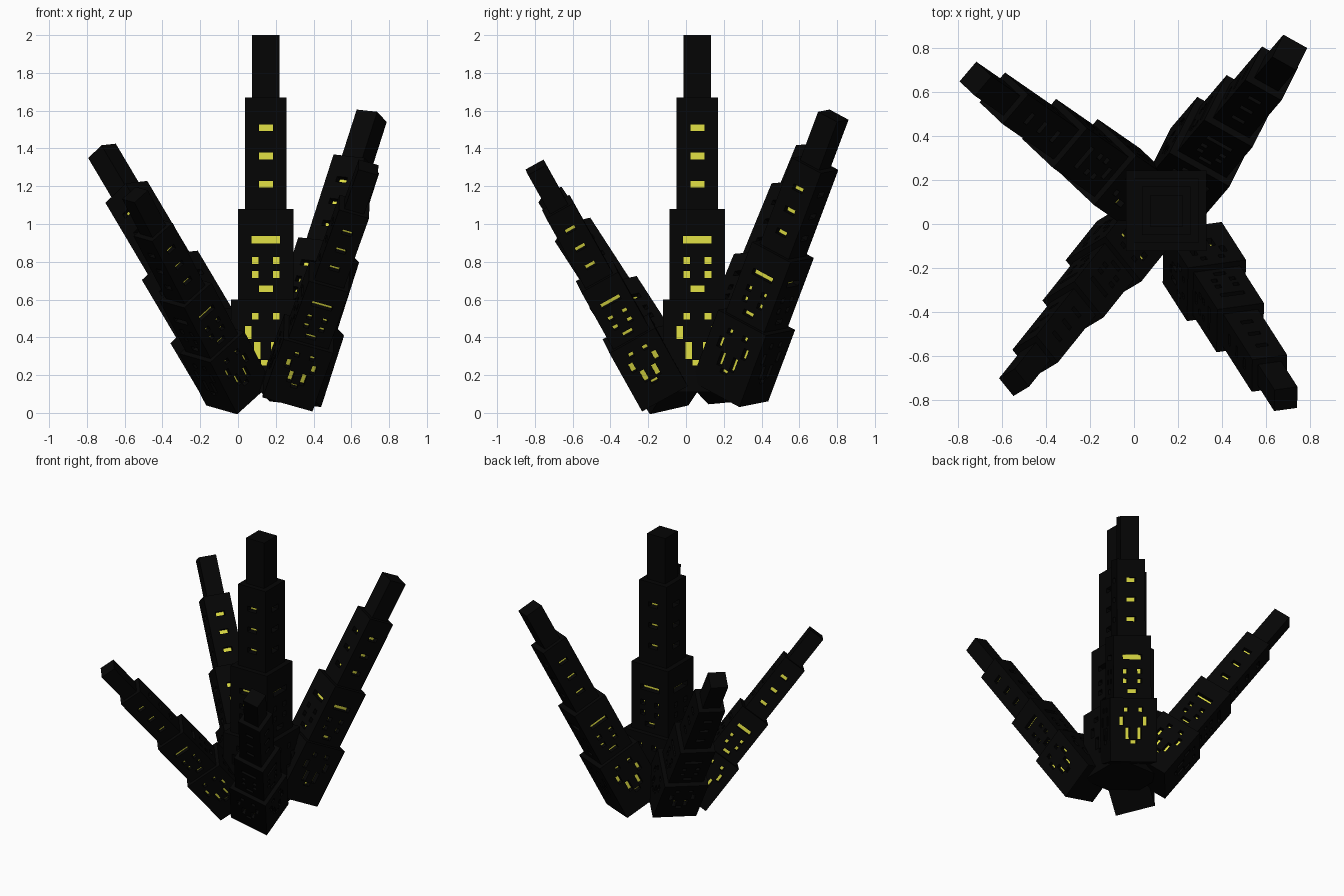
import bpy, bmesh
from math import radians, pi
from mathutils import Matrix, Vector

if "Cube" in bpy.data.objects:
    bpy.data.objects.remove(bpy.data.objects["Cube"])


def flat_material(name, rgb):
    m = bpy.data.materials.new(name)
    m.diffuse_color = (*rgb, 1.0)
    m.use_nodes = True
    m.node_tree.nodes["Principled BSDF"].inputs["Base Color"].default_value = m.diffuse_color
    return m


BLACK = flat_material("black stone", (0.0015, 0.0015, 0.0015))
YELLOW = flat_material("yellow window", (0.76, 0.75, 0.06))

DEPTH = 0.043  # how far the windows sit behind the wall


def win(u, z, w, h):
    """Window rectangle (u0, u1, z0, z1)."""
    return (u - w / 2, u + w / 2, z - h / 2, z + h / 2)


def pair(u, z, w, h):
    return [win(-u, z, w, h), win(u, z, w, h)]


# Tiers: half width, bottom, top, windows on each side (heights of the upright tower)
TIERS = [
    (0.183, 0.11, 0.60, pair(0.056, 0.512, 0.036, 0.036)
     + pair(0.092, 0.425, 0.034, 0.07) + pair(0.046, 0.33, 0.034, 0.09)
     + [win(0, 0.265, 0.05, 0.03)]),
    (0.147, 0.60, 1.08, [win(0, 0.917, 0.15, 0.038), win(0, 0.657, 0.074, 0.034)]
     + pair(0.056, 0.807, 0.036, 0.036) + pair(0.056, 0.733, 0.036, 0.036)),
    (0.110, 1.08, 1.67, [win(0, z, 0.074, 0.036) for z in (1.21, 1.36, 1.51)]),
    (0.0725, 1.67, 2.00, []),
]
TOP = 2.0


def add_face(bm, rot, pts, mat=0):
    f = bm.faces.new([bm.verts.new(rot @ Vector(p)) for p in pts])
    f.material_index = mat


def wall(bm, rot, half, z0, z1, windows):
    """One side of a tier: a grid of cells, window cells pushed in."""
    us = sorted({-half, half} | {round(v, 4) for w in windows for v in w[:2]})
    zs = sorted({z0, z1} | {round(v, 4) for w in windows for v in w[2:]})
    nu, nz = len(us) - 1, len(zs) - 1

    def hole(i, j):
        if not (0 <= i < nu and 0 <= j < nz):
            return False
        u, z = (us[i] + us[i + 1]) / 2, (zs[j] + zs[j + 1]) / 2
        return any(w[0] < u < w[1] and w[2] < z < w[3] for w in windows)

    front, back = -half, -half + DEPTH
    for i in range(nu):
        for j in range(nz):
            a, b, c, d = us[i], us[i + 1], zs[j], zs[j + 1]
            h = hole(i, j)
            y = back if h else front
            add_face(bm, rot, [(a, y, c), (b, y, c), (b, y, d), (a, y, d)], int(h))
            if not h:
                continue
            # black reveal around the window
            if not hole(i - 1, j):
                add_face(bm, rot, [(a, front, c), (a, back, c), (a, back, d), (a, front, d)])
            if not hole(i + 1, j):
                add_face(bm, rot, [(b, back, c), (b, front, c), (b, front, d), (b, back, d)])
            if not hole(i, j - 1):
                add_face(bm, rot, [(a, front, c), (b, front, c), (b, back, c), (a, back, c)])
            if not hole(i, j + 1):
                add_face(bm, rot, [(a, back, d), (b, back, d), (b, front, d), (a, front, d)])


def tower_mesh():
    bm = bmesh.new()
    for half, z0, z1, windows in TIERS:
        lo, hi = z0 - TOP, z1 - TOP
        local = [(a, b, c - TOP, d - TOP) for a, b, c, d in windows]
        for k in range(4):
            wall(bm, Matrix.Rotation(k * pi / 2, 3, 'Z'), half, lo, hi, local)
        # ledge on top and floor below
        ring = [(-half, -half), (half, -half), (half, half), (-half, half)]
        eye = Matrix.Identity(3)
        add_face(bm, eye, [(x, y, hi) for x, y in ring])
        add_face(bm, eye, [(x, y, lo) for x, y in reversed(ring)])
    bmesh.ops.remove_doubles(bm, verts=bm.verts, dist=1e-5)
    me = bpy.data.meshes.new("tower")
    bm.to_mesh(me)
    bm.free()
    me.materials.append(BLACK)
    me.materials.append(YELLOW)
    return me


MESH = tower_mesh()


def tower(name, tip, azimuth, tilt, roll, scale):
    """Place a tower by the centre of its tip, leaning toward azimuth."""
    ob = bpy.data.objects.new(name, MESH)
    bpy.context.collection.objects.link(ob)
    ob.matrix_world = (Matrix.Translation(tip)
                       @ Matrix.Rotation(radians(azimuth), 4, 'Z')
                       @ Matrix.Rotation(radians(tilt), 4, 'Y')
                       @ Matrix.Rotation(radians(roll), 4, 'Z')
                       @ Matrix.Scale(scale, 4))


# Upright tower and four leaning ones
tower("central_tower", (0.147, 0.06, 2.0), 0, 0, 0, 1.0)
tower("back_right_tower", (0.708, 0.78, 1.573), 49.5, 26.3, 12.5, 0.861)
tower("front_right_tower", (0.69, -0.795, 1.30), -57.4, 33.6, -29, 0.755)
tower("back_left_tower", (-0.72, 0.66, 1.387), 145.3, 35.8, -7, 0.812)
tower("front_left_tower", (-0.545, -0.72, 1.155), 231.3, 39.7, -16, 0.727)
